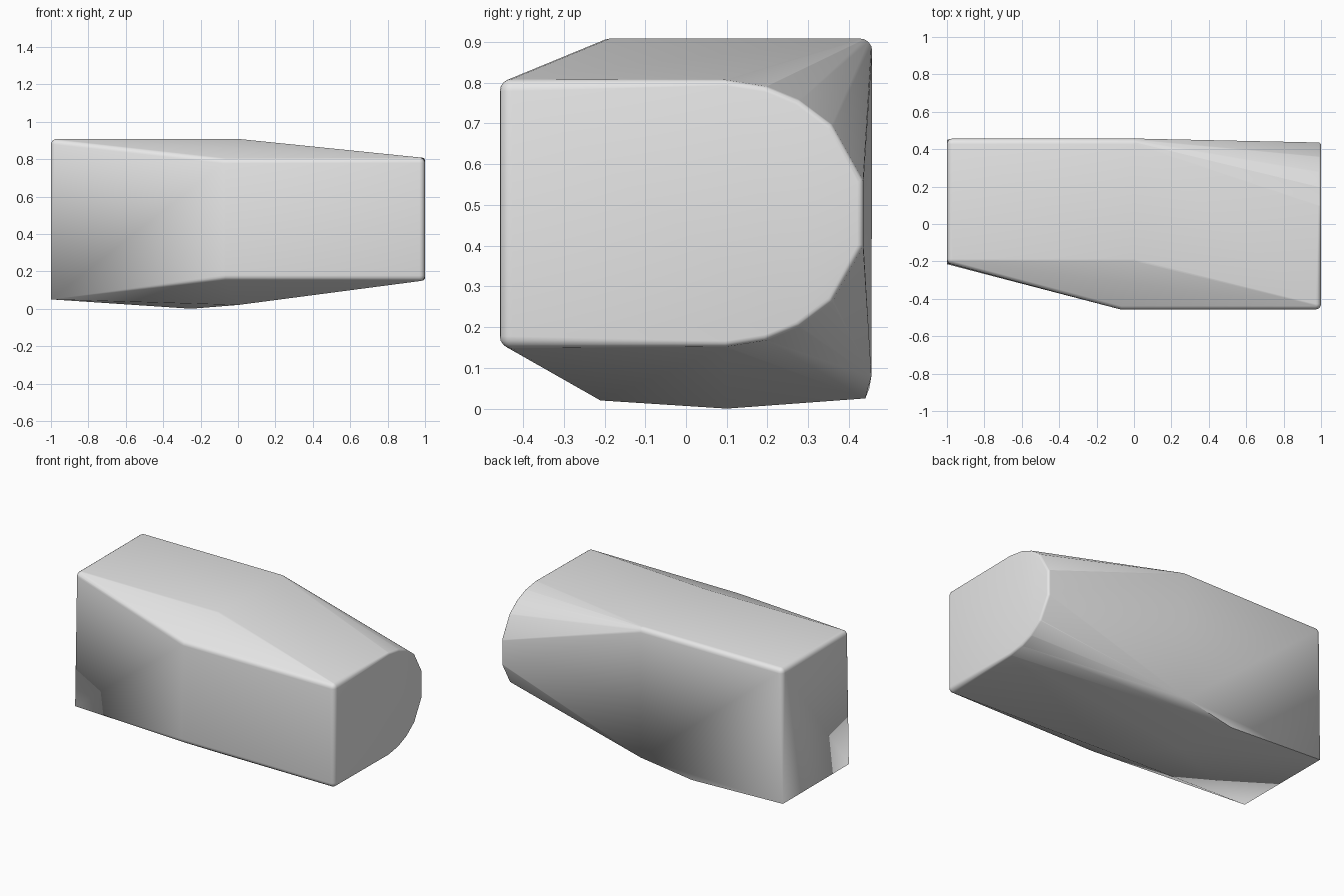
import bpy
import bmesh
import math
from mathutils import Vector

# Remove the default cube
default_cube = bpy.data.objects.get("Cube")
if default_cube:
    bpy.data.objects.remove(default_cube, do_unlink=True)

HALF = Vector((1, 0.457, 0.454))
CENTRE = Vector((0, 0, HALF.z))
ROUND = 0.03

# Plain grey surface
grey = bpy.data.materials.new("light grey")
grey.use_nodes = True
colour = (0.8, 0.8, 0.8, 1)
grey.diffuse_color = colour
for node in grey.node_tree.nodes:
    if node.type == 'BSDF_PRINCIPLED':
        node.inputs["Base Color"].default_value = colour


def ball_directions(steps=16, rings=8):
    """Unit directions spread over a ball, including the axes."""
    result = []
    for ring in range(rings + 1):
        polar = math.pi * ring / rings
        for step in range(steps):
            turn = math.tau * step / steps
            result.append(Vector((math.sin(polar) * math.cos(turn),
                                  math.sin(polar) * math.sin(turn),
                                  math.cos(polar))))
    return result


DIRECTIONS = ball_directions()


def add_corner(bm, point, radius):
    """Add a rounded corner, moved inwards so the outline keeps its size."""
    offset = Vector(point) - CENTRE
    inner = Vector([offset[i] * (1 - radius / HALF[i]) for i in range(3)])
    for direction in DIRECTIONS:
        bm.verts.new(CENTRE + inner + direction * radius)


def add_sharp(bm, point):
    bm.verts.new(Vector(point))


bm = bmesh.new()

# Flat top and the front wall's widest line
for x in (-1, 0):
    add_corner(bm, (x, HALF.y, 2 * HALF.z), ROUND)
    add_corner(bm, (x, -0.2, 2 * HALF.z), ROUND)
for z in (0.8, 0.16):
    add_corner(bm, (-0.07, -HALF.y, z), ROUND)

# Left end, lower edge
add_sharp(bm, (-1, -0.215, 0.05))
add_sharp(bm, (-1, 0.45, 0.05))

# Shallow keel underneath
add_sharp(bm, (0, -0.21, 0.02))
add_sharp(bm, (-0.25, 0.1, 0))
add_sharp(bm, (-0.35, 0.44, 0.025))
add_sharp(bm, (0, 0.455, 0.08))

# Right end: a D-shaped face, mirrored about its middle height
middle = 0.48
half_profile = [(-HALF.y, 0.322), (0.1, 0.324), (0.2, 0.308),
                (0.28, 0.275), (0.36, 0.215), (0.435, 0.08)]
for y, rise in half_profile:
    radius = ROUND if y < 0 else ROUND / 2
    for side in (-1, 1):
        add_corner(bm, (1, y, middle + side * rise), radius)

# Wrap the corners in one closed skin
bmesh.ops.remove_doubles(bm, verts=bm.verts[:], dist=0.0005)
bmesh.ops.convex_hull(bm, input=bm.verts[:])
loose = [v for v in bm.verts if not v.link_faces]
bmesh.ops.delete(bm, geom=loose, context='VERTS')
bmesh.ops.recalc_face_normals(bm, faces=bm.faces[:])

mesh = bpy.data.meshes.new("faceted_block")
bm.to_mesh(mesh)
bm.free()
mesh.materials.append(grey)
block = bpy.data.objects.new("faceted_block", mesh)
bpy.context.collection.objects.link(block)

# Soft rounded edges
bpy.ops.object.select_all(action='DESELECT')
block.select_set(True)
bpy.context.view_layer.objects.active = block
bpy.ops.object.shade_smooth_by_angle(angle=math.radians(30))
